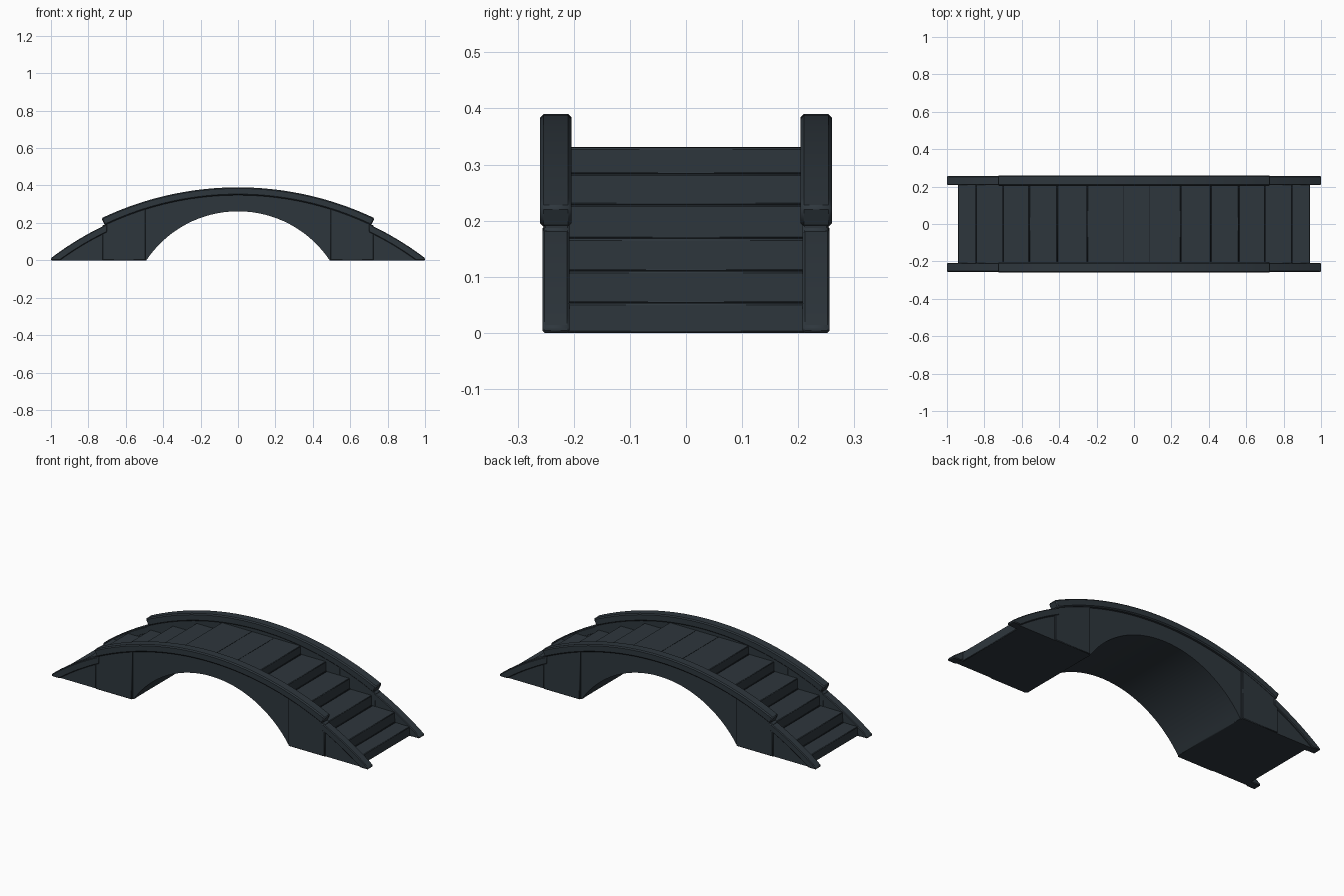
import bpy, bmesh, math

if "Cube" in bpy.data.objects:
    bpy.data.objects.remove(bpy.data.objects["Cube"])


def material(name, rgb):
    m = bpy.data.materials.new(name)
    m.use_nodes = True
    m.diffuse_color = (*rgb, 1)
    bsdf = m.node_tree.nodes["Principled BSDF"]
    bsdf.inputs["Base Color"].default_value = (*rgb, 1)
    bsdf.inputs["Roughness"].default_value = 0.9
    return m


SLATE = material("dark slate", (0.027, 0.037, 0.046))
JOINT = material("joint black", (0.008, 0.011, 0.014))

CENTRE_Z = -1.307   # shared centre of the top curves
RAIL_TOP, RAIL_LOW, TRIM_LOW = 1.697, 1.655, 1.617
ARCH_R, ARCH_Z, ARCH_X = 0.589, -0.327, 0.49


def arc_z(x, r, cz=CENTRE_Z):
    return cz + math.sqrt(r * r - x * x)


def arc(x0, x1, r, n, cz=CENTRE_Z):
    """Points (x, z) along a circle between two x positions."""
    xs = [x0 + (x1 - x0) * i / n for i in range(n + 1)]
    return [(x, arc_z(x, r, cz)) for x in xs]


def arch(n=32):
    """Underside opening, right to left, evenly spaced by angle."""
    a = math.asin(ARCH_X / ARCH_R)
    pts = []
    for i in range(n + 1):
        t = a - 2 * a * i / n
        pts.append((ARCH_R * math.sin(t), max(0, ARCH_Z + ARCH_R * math.cos(t))))
    return pts


def prism(name, profile, y0, y1, mat=SLATE, bevel=0.0):
    """Extrude an (x, z) profile along y."""
    bm = bmesh.new()
    face = bm.faces.new([bm.verts.new((x, y0, z)) for x, z in profile])
    out = bmesh.ops.extrude_face_region(bm, geom=[face])
    verts = [v for v in out["geom"] if isinstance(v, bmesh.types.BMVert)]
    bmesh.ops.translate(bm, verts=verts, vec=(0, y1 - y0, 0))
    bmesh.ops.recalc_face_normals(bm, faces=bm.faces)
    mesh = bpy.data.meshes.new(name)
    bm.to_mesh(mesh)
    bm.free()
    mesh.materials.append(mat)
    ob = bpy.data.objects.new(name, mesh)
    bpy.context.collection.objects.link(ob)
    bpy.ops.object.select_all(action="DESELECT")
    ob.select_set(True)
    bpy.context.view_layer.objects.active = ob
    bpy.ops.object.shade_smooth_by_angle(angle=math.radians(25))
    if bevel:
        mod = ob.modifiers.new("soft edges", "BEVEL")
        mod.width = bevel
        mod.limit_method = "ANGLE"
        mod.angle_limit = math.radians(40)
    return ob


def mirrored(profile, side):
    return [(x * side, z) for x, z in profile]


# Stepped deck with the arch cut through it: (outer x, tread height)
steps = [(0.25, 0.33), (0.41, 0.283), (0.56, 0.228),
         (0.70, 0.168), (0.845, 0.11), (0.94, 0.053)]
half = []
for i, (x, z) in enumerate(steps):
    half.append((x, z))
    half.append((x, steps[i + 1][1] if i + 1 < len(steps) else 0))
core = mirrored(half[::-1], -1) + half + arch()
prism("stepped_deck", core, -0.215, 0.215, bevel=0.003)

# Thin joints at the foot of each riser and between the deck slabs
for side, label in ((1, "left"), (-1, "right")):
    for i in range(len(steps) - 1):
        x, z = steps[i][0], steps[i + 1][1]
        strip = [(x, z), (x + 0.006, z), (x + 0.006, z + 0.002), (x, z + 0.002)]
        prism(f"step_joint_{label}_{i + 1}", mirrored(strip, side), -0.209, 0.209, JOINT)
for i, x in enumerate((-0.06, 0.08)):
    strip = [(x, 0.329), (x + 0.003, 0.329), (x + 0.003, 0.331), (x, 0.331)]
    prism(f"deck_joint_{i + 1}", strip, -0.209, 0.209, JOINT)

# Side walls, pillars, ramps and railings on both faces
END = 0.73
spandrel = arc(-0.5, 0.5, RAIL_LOW + 0.004, 24) + [(0.5, 0)] + arch() + [(-0.5, 0)]
nx, nz = END / RAIL_TOP, (arc_z(END, RAIL_TOP) - CENTRE_Z) / RAIL_TOP
inner_end = END - (RAIL_TOP - RAIL_LOW) * nx
handrail = arc(-END, END, RAIL_TOP, 40) + arc(inner_end, -inner_end, RAIL_LOW, 40)
pillar = [(0.495, 0)] + arc(0.495, 0.725, RAIL_LOW + 0.004, 6) + [(0.725, 0)]
foot = math.sqrt(TRIM_LOW ** 2 - CENTRE_Z ** 2)
ramp = [(0.71, 0)] + arc(0.71, foot, TRIM_LOW + 0.004, 8) + [(foot, 0)]
ramp_rail = arc(0.70, 1.0, RAIL_LOW, 10) + [(1.0, 0)] + arc(foot, 0.70, TRIM_LOW, 10)

for s, face in ((-1, "front"), (1, "back")):
    prism(f"{face}_spandrel_wall", spandrel, s * 0.209, s * 0.242)
    prism(f"{face}_handrail", handrail, s * 0.204, s * 0.26, bevel=0.006)
    for side, label in ((1, "left"), (-1, "right")):
        prism(f"{face}_{label}_pillar", mirrored(pillar, side),
              s * 0.208, s * 0.253, bevel=0.003)
        prism(f"{face}_{label}_ramp_wall", mirrored(ramp, side), s * 0.209, s * 0.246)
        prism(f"{face}_{label}_ramp_rail", mirrored(ramp_rail, side),
              s * 0.208, s * 0.256, bevel=0.004)
